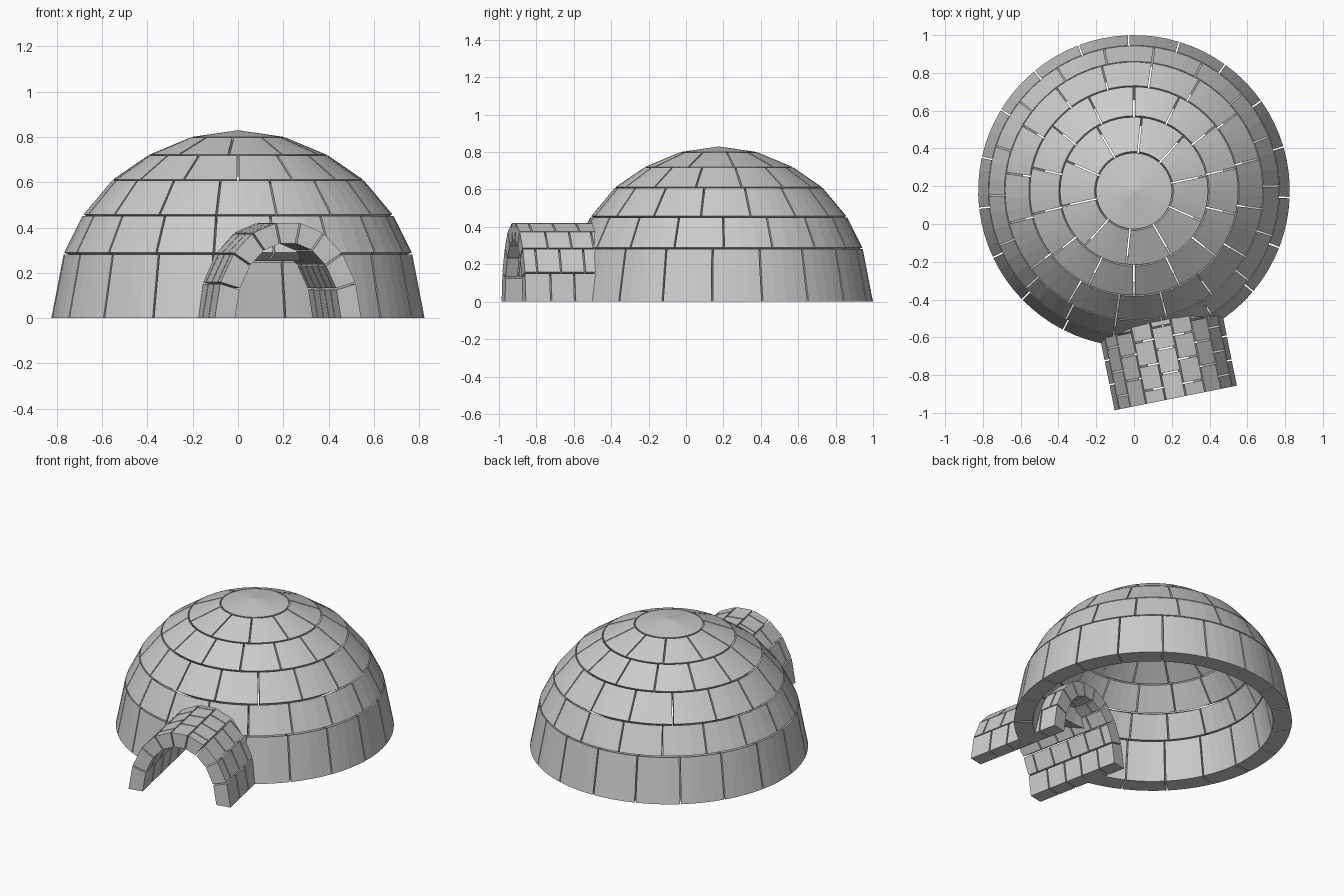
import bpy, bmesh
from math import sin, cos, radians, hypot
from mathutils import Vector, Matrix

if "Cube" in bpy.data.objects:
    bpy.data.objects.remove(bpy.data.objects["Cube"])

GAP = 0.004                      # half of the open joint between blocks
CENTRE = Vector((0, 0.175, 0))   # middle of the dome
DOOR = radians(-78.6)            # direction the entrance points

snow = bpy.data.materials.new("snow_grey")
snow.use_nodes = True
snow.diffuse_color = (0.6, 0.6, 0.6, 1)
snow.node_tree.nodes["Principled BSDF"].inputs["Base Color"].default_value = (0.6, 0.6, 0.6, 1)


def finish(name, bm):
    bmesh.ops.recalc_face_normals(bm, faces=bm.faces)
    mesh = bpy.data.meshes.new(name)
    bm.to_mesh(mesh)
    bm.free()
    mesh.materials.append(snow)
    obj = bpy.data.objects.new(name, mesh)
    bpy.context.collection.objects.link(obj)


def add_block(bm, sections):
    """Closed block lofted through four-cornered sections."""
    loops = [[bm.verts.new(p) for p in s] for s in sections]
    for a, b in zip(loops, loops[1:]):
        for i in range(4):
            j = (i + 1) % 4
            bm.faces.new((a[i], a[j], b[j], b[i]))
    bm.faces.new(loops[0])
    bm.faces.new(loops[-1])


def inset_profile(pts, depth, first, last):
    """Mitred inward offset; first and last are the end directions."""
    normals = [Vector((b.y - a.y, a.x - b.x)).normalized() for a, b in zip(pts, pts[1:])]
    inner = []
    for i, p in enumerate(pts):
        if i == 0:
            n, d = first, normals[0]
        elif i == len(pts) - 1:
            n, d = last, normals[-1]
        else:
            n, d = (normals[i - 1] + normals[i]).normalized(), normals[i]
        inner.append(p - n * (depth / n.dot(d)))
    return inner


def course(outer, inner, i):
    """Section of course i, shortened at both ends to leave open joints."""
    def trim(a, b):
        d = (b - a).normalized() * GAP
        return a + d, b - d
    o0, o1 = trim(outer[i], outer[i + 1])
    n0, n1 = trim(inner[i], inner[i + 1])
    return [o0, o1, n1, n0]


# Dome profile as (radius, height)
outer = [Vector(p) for p in ((0.825, 0), (0.77, 0.285), (0.685, 0.455), (0.555, 0.61),
                             (0.395, 0.72), (0.205, 0.80), (0, 0.83))]
inner = inset_profile(outer, 0.11, Vector((1, 0)), Vector((0, 1)))


def on_dome(p, angle):
    return CENTRE + Vector((p.x * cos(angle), p.x * sin(angle), p.y))


# Dome courses: block count, start angle, doorway half-angle
rows = [(17, DOOR, radians(19.5)), (18, radians(-98), 0), (16, radians(-98), 0),
        (14, radians(-90), 0), (10, radians(-60), 0)]
for i, (count, start, door) in enumerate(rows):
    bm = bmesh.new()
    section = course(outer, inner, i)
    if i == 0:
        section[0], section[3] = outer[0], inner[0]
    step = (radians(360) - 2 * door) / count
    parts = round(60 / count)
    for k in range(count):
        a0 = start + door + k * step
        add_block(bm, [[on_dome(p, a0 + step * f / parts + (1 - 2 * f / parts) * GAP / p.x)
                        for p in section] for f in range(parts + 1)])
    finish("dome_course_%d" % (i + 1), bm)

# Cap stone: shallow cone closing the dome
bm = bmesh.new()
prof = course(outer, inner, 5)
prof[1], prof[2] = outer[6], inner[6]
verts = [bm.verts.new(on_dome(p, 0)) for p in (prof[1], prof[0], prof[3], prof[2])]
edges = [bm.edges.new(pair) for pair in zip(verts, verts[1:])]
bmesh.ops.spin(bm, geom=verts + edges, cent=CENTRE, axis=(0, 0, 1), angle=radians(360), steps=60)
bmesh.ops.remove_doubles(bm, verts=bm.verts, dist=0.0005)
finish("dome_cap", bm)

# Entrance tunnel arch as (sideways, height), mirrored from one half
half = [(0.33, 0), (0.305, 0.155), (0.245, 0.285), (0.16, 0.375), (0.055, 0.42)]
arch = [Vector(p) for p in half] + [Vector((-x, z)) for x, z in reversed(half)]
arch_in = inset_profile(arch, 0.09, Vector((1, 0)), Vector((-1, 0)))
along = Vector((cos(DOOR), sin(DOOR), 0))
side = Vector((-sin(DOOR), cos(DOOR), 0))
joints = [(1.122, 0.98, 0.85, 0.73, 0.6, 0.48),
          (1.122, 1.05, 0.92, 0.79, 0.66, 0.54, 0.48)]
bm = bmesh.new()
for i in range(len(arch) - 1):
    section = course(arch, arch_in, i)
    if i == 0:
        section[0], section[3] = arch[0], arch_in[0]
    if i == len(arch) - 2:
        section[1], section[2] = arch[-1], arch_in[-1]
    cuts = joints[i % 2]
    for a, b in zip(cuts, cuts[1:]):
        add_block(bm, [[CENTRE + along * t + side * p.x + Vector((0, 0, p.y)) for p in section]
                       for t in (a - GAP, b + GAP)])
finish("entrance_tunnel", bm)
